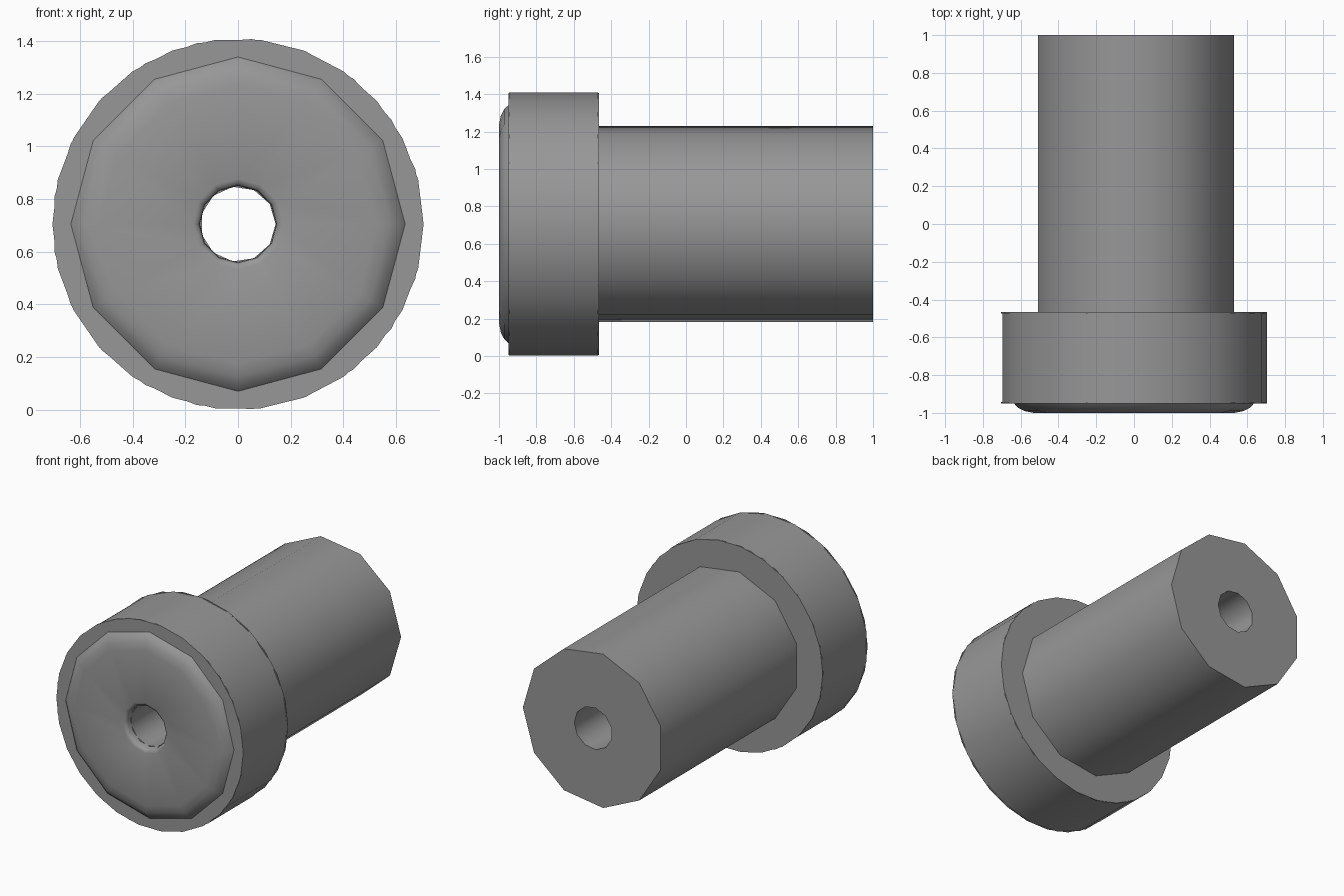
import bpy, bmesh, math
from mathutils import Vector

cube = bpy.data.objects.get("Cube")
if cube:
    bpy.data.objects.remove(cube, do_unlink=True)

grey = bpy.data.materials.new("mid grey")
grey.use_nodes = True
grey.diffuse_color = (0.31, 0.31, 0.31, 1)
grey.node_tree.nodes["Principled BSDF"].inputs["Base Color"].default_value = grey.diffuse_color

AXIS_HEIGHT = 0.705


def turned_ring(name, sides, profile):
    """Spin a closed (radius, y) profile around the y axis."""
    bm = bmesh.new()
    verts = [bm.verts.new((r, y, 0)) for r, y in profile]
    edges = [bm.edges.new((v, verts[i - 1])) for i, v in enumerate(verts)]
    bmesh.ops.spin(bm, geom=verts + edges, cent=(0, 0, 0), axis=Vector((0, 1, 0)),
                   angle=math.tau, steps=sides, use_merge=False, use_duplicate=False)
    bmesh.ops.remove_doubles(bm, verts=bm.verts, dist=0.0005)
    bmesh.ops.recalc_face_normals(bm, faces=bm.faces)
    mesh = bpy.data.meshes.new(name)
    bm.to_mesh(mesh)
    bm.free()
    mesh.materials.append(grey)
    obj = bpy.data.objects.new(name, mesh)
    obj.location.z = AXIS_HEIGHT
    bpy.context.collection.objects.link(obj)
    bpy.ops.object.select_all(action='DESELECT')
    obj.select_set(True)
    bpy.context.view_layer.objects.active = obj
    bpy.ops.object.shade_smooth_by_angle(angle=math.radians(40))
    return obj


def tube(name, sides, outer, inner, front, back):
    return turned_ring(name, sides, [(outer, front), (outer, back), (inner, back), (inner, front)])


# Long shaft with its through bore
tube("shaft", 11, 0.53, 0.143, -0.95, 1.0)

# Wide collar with a thin rim plate on each end
tube("collar", 21, 0.705, 0.4, -0.947, -0.47)
tube("front_rim", 26, 0.705, 0.4, -0.95, -0.943)
tube("back_rim", 26, 0.705, 0.4, -0.474, -0.466)

# Rounded front cap with a softened bore edge
turned_ring("front_cap", 12, [
    (0.635, -0.94), (0.635, -0.95), (0.615, -0.972), (0.58, -0.99), (0.53, -1.0),
    (0.172, -1.0), (0.155, -0.993), (0.147, -0.98), (0.145, -0.94)])
